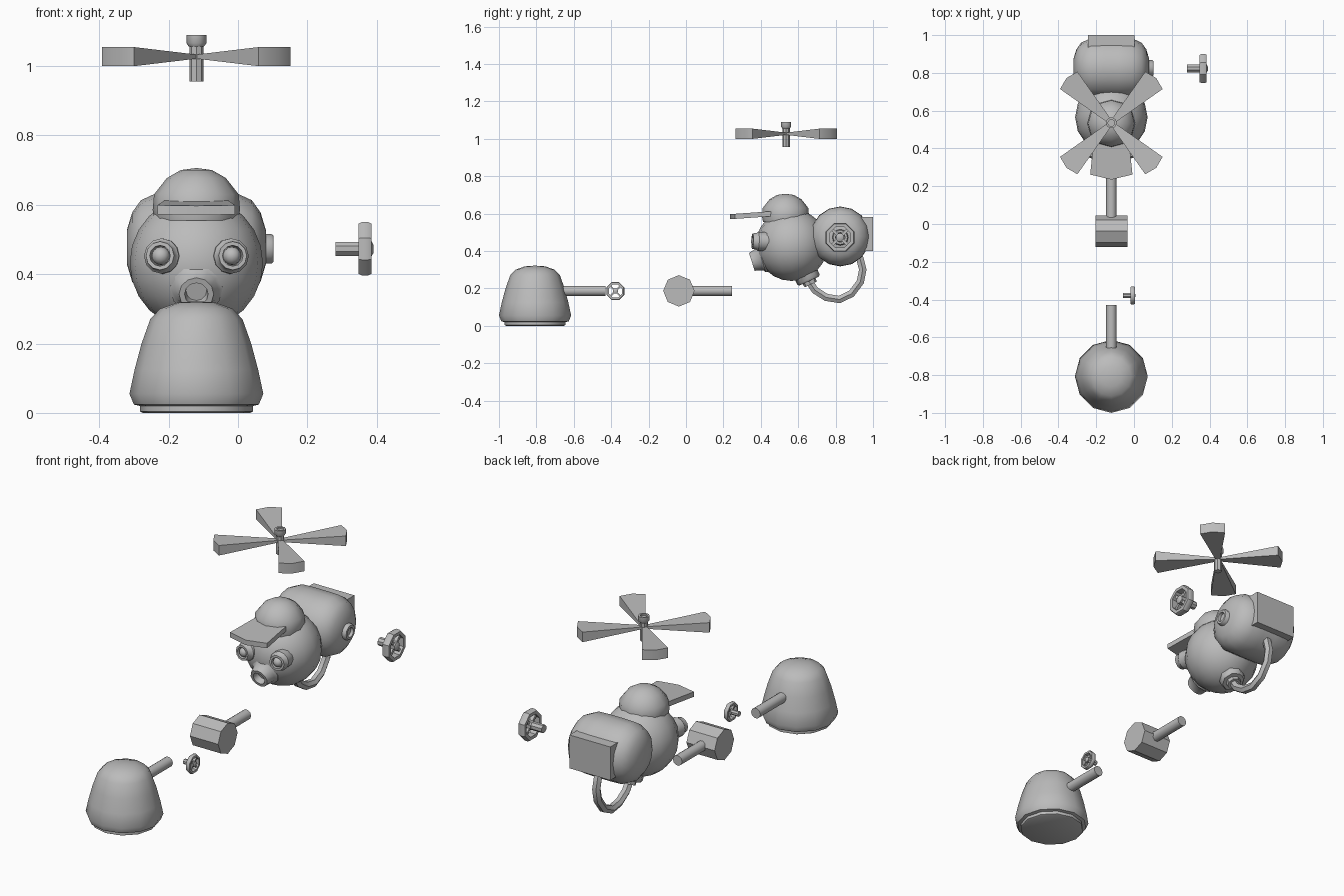
import bpy, bmesh, math
from mathutils import Vector, Matrix

if "Cube" in bpy.data.objects:
    bpy.data.objects.remove(bpy.data.objects["Cube"])

grey = bpy.data.materials.new("plain_grey")
grey.diffuse_color = (0.5, 0.5, 0.5, 1)
grey.use_nodes = True
grey.node_tree.nodes["Principled BSDF"].inputs["Base Color"].default_value = grey.diffuse_color
CX = -0.12          # common centre line of the parts


def finish(name, bm):
    bmesh.ops.remove_doubles(bm, verts=bm.verts, dist=1e-5)
    bmesh.ops.recalc_face_normals(bm, faces=bm.faces)
    me = bpy.data.meshes.new(name)
    bm.to_mesh(me)
    bm.free()
    me.materials.append(grey)
    ob = bpy.data.objects.new(name, me)
    bpy.context.collection.objects.link(ob)
    return ob


def lathe(name, profile, loc, axis=(0, 0, 1), segs=12, phase=0.0):
    """Spin (radius, height) points around an axis through loc."""
    bm = bmesh.new()
    rot = Vector(axis).to_track_quat('Z', 'Y')
    rings = []
    for r, h in profile:
        ring = []
        for i in range(segs):
            a = phase + 2 * math.pi * i / segs
            ring.append(bm.verts.new(Vector(loc) + rot @ Vector((r * math.cos(a), r * math.sin(a), h))))
        rings.append(ring)
    for lo, hi in zip(rings, rings[1:]):
        for i in range(segs):
            j = (i + 1) % segs
            bm.faces.new((lo[i], lo[j], hi[j], hi[i]))
    return finish(name, bm)


def rod(name, r, length, loc, axis, segs=10, phase=0.0):
    return lathe(name, [(0, 0), (r, 0), (r, length), (0, length)], loc, axis, segs, phase)


def prism(name, bottom, top):
    """Solid between two matching outlines."""
    bm = bmesh.new()
    lo = [bm.verts.new(p) for p in bottom]
    hi = [bm.verts.new(p) for p in top]
    bm.faces.new(lo)
    bm.faces.new(hi)
    for i in range(len(lo)):
        j = (i + 1) % len(lo)
        bm.faces.new((lo[i], lo[j], hi[j], hi[i]))
    return finish(name, bm)


def sphere(name, r, loc, segs=16, rings=12):
    bm = bmesh.new()
    bmesh.ops.create_uvsphere(bm, u_segments=segs, v_segments=rings, radius=r,
                              matrix=Matrix.Translation(loc))
    return finish(name, bm)


def hand_wheel(name, x, y, z, r, depth, stem_r, stem):
    """Octagonal spoked wheel facing +x, with its inner face at x."""
    w = r * 0.72
    ph = math.pi / 8
    lathe(name + "_rim", [(w, 0), (r * .94, 0), (r, depth * .25), (r, depth * .75),
                          (r * .94, depth), (w, depth), (w, 0)], (x, y, z), (1, 0, 0), 8, ph)
    lathe(name + "_hub", [(0, 0), (r * .28, 0), (r * .28, depth), (r * .15, depth * 1.15),
                          (0, depth * 1.15)], (x, y, z), (1, 0, 0), 8, ph)
    rod(name + "_stem", stem_r, stem + depth * .3, (x - stem, y, z), (1, 0, 0), 8, ph)
    for k in range(4):
        a = math.pi / 4 + k * math.pi / 2
        d, s = Vector((0, math.cos(a), math.sin(a))), Vector((0, -math.sin(a), math.cos(a)))
        c = Vector((x + depth * .25, y, z))
        hw = r * .09
        base = [c + d * r * .2 - s * hw, c + d * r * .8 - s * hw, c + d * r * .8 + s * hw, c + d * r * .2 + s * hw]
        prism(f"{name}_spoke_{k + 1}", base, [p + Vector((depth * .5, 0, 0)) for p in base])


# Tail: bell-shaped body with a connecting rod
lathe("bell_body", [(0, .0), (.155, .0), (.163, .004), (.163, .02), (.18, .024), (.193, .055),
                    (.178, .125), (.158, .2), (.133, .27), (.105, .3), (.055, .318), (0, .322)],
      (CX, -.807, 0), segs=12)
rod("bell_rod", .028, .27, (CX, -.70, .187), (0, 1, 0))

# Middle: octagonal drum with a connecting rod
rod("drum", .084, .17, (-.205, -.038, .187), (1, 0, 0), 8)
rod("drum_rod", .028, .26, (CX, -.015, .187), (0, 1, 0))

# Loose hand wheels, small and large
hand_wheel("small_wheel", -.018, -.378, .186, .052, .022, .014, .04)
hand_wheel("large_wheel", .347, .823, .473, .083, .038, .022, .066)

# Head and barrel-shaped back body
sphere("head", .192, (CX, .565, .432))
lathe("back_body", [(0, -.2), (.05, -.2), (.1, -.185), (.135, -.16), (.158, -.11), (.16, -.04),
                    (.16, .04), (.158, .11), (.135, .16), (.1, .185), (.05, .2), (0, .2)],
      (CX, .825, .478), (1, 0, 0), 16)
box = [(-.243, .86, .4), (.003, .86, .4), (.003, .86, .582), (-.243, .86, .582)]
prism("back_box", box, [(x, 1.0, z) for x, y, z in box])
lathe("side_socket", [(0, -.06), (.043, -.06), (.043, .016), (.038, .022), (.026, .022),
                      (.024, .006), (0, .006)], (.08, .825, .473), (1, 0, 0), 12)

# Eyes: short tubes with a domed lens
for side, label in ((-1, "left"), (1, "right")):
    d = Vector((side * .15, -1, .03)).normalized()
    tip = Vector((CX + side * .105, .355, .453))
    lathe(label + "_eye_tube", [(0, -.1), (.051, -.1), (.051, -.03), (.045, -.024), (.041, 0), (.03, 0),
                                (.028, -.02), (0, -.02)], tip, d, 12)
    sphere(label + "_eye_lens", .026, tip - d * .018, 12, 8)

# Snout with a recessed opening
lathe("snout", [(0, -.1), (.076, -.1), (.076, -.055), (.062, -.045), (.05, 0), (.034, 0),
                (.03, -.035), (0, -.035)], (CX, .352, .342), (0, -.95, -.3), 12)

# Rear fitting and the hose looping to the back body
lathe("hose_fitting", [(0, -.04), (.066, -.04), (.066, .015), (.058, .025), (.038, .025),
                       (.036, .045), (0, .045)], (CX, .648, .262), (0, .42, -.91), 8)
curve = bpy.data.curves.new("hose", 'CURVE')
curve.dimensions = '3D'
curve.bevel_depth = .023
curve.bevel_resolution = 1
curve.use_fill_caps = True
path = [(.65, .25), (.69, .19), (.75, .152), (.82, .141), (.885, .172),
        (.932, .235), (.945, .30), (.93, .36), (.90, .41)]
sp = curve.splines.new('POLY')
sp.points.add(len(path) - 1)
for p, (y, z) in zip(sp.points, path):
    p.co = (CX, y, z, 1)
tmp = bpy.data.objects.new("hose_path", curve)
bpy.context.collection.objects.link(tmp)
bpy.context.view_layer.update()
bm = bmesh.new()
bm.from_mesh(tmp.to_mesh())
tmp.to_mesh_clear()
bpy.data.objects.remove(tmp)
finish("hose", bm)

# Cap dome and brim
lathe("cap_dome", [(0, -.03), (.12, -.03), (.126, 0), (.122, .045), (.085, .092), (.045, .115), (0, .121)],
      (CX, .532, .585), segs=12)
outline = [(-.09, .47), (-.112, .262), (0, .235), (.112, .262), (.09, .47)]
lift = lambda y: (y - .235) * .07
prism("cap_brim", [(CX + x, y, .57 + lift(y)) for x, y in outline],
      [(CX + x, y, .597 + lift(y)) for x, y in outline])

# Rotor: shaft, cap and four flaring wedge blades
HY = .535
rod("rotor_shaft", .02, .11, (CX, HY, .955), (0, 0, 1), 8)
lathe("rotor_cap", [(0, 0), (.022, 0), (.029, .01), (.029, .034), (.018, .034), (.018, .026), (0, .026)],
      (CX, HY, 1.056), segs=10)
for k in range(4):
    rot = Matrix.Translation((CX, HY, 0)) @ Matrix.Rotation(math.pi / 4 + k * math.pi / 2, 4, 'Z')
    plan = [(.012, -.012, .006), (.319, -.065, .0275), (.336, 0, .0275), (.319, .065, .0275), (.012, .012, .006)]
    prism(f"rotor_blade_{k + 1}", [rot @ Vector((x, y, 1.027 - t)) for x, y, t in plan],
          [rot @ Vector((x, y, 1.027 + t)) for x, y, t in plan])

# Smooth the round parts and keep real edges crisp
bpy.ops.object.select_all(action='SELECT')
bpy.context.view_layer.objects.active = bpy.data.objects["head"]
bpy.ops.object.shade_smooth_by_angle(angle=math.radians(40))
